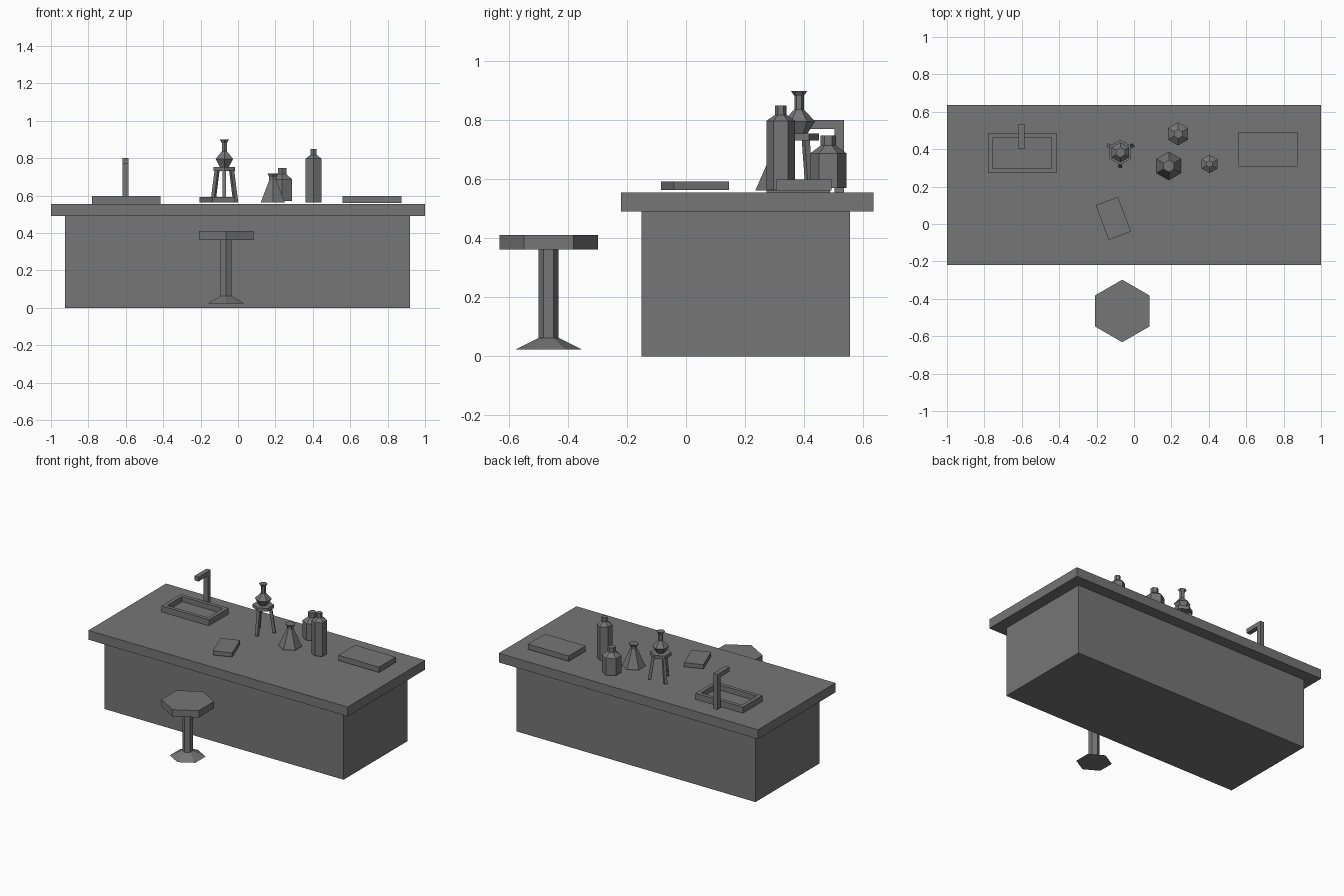
import bpy, bmesh, math
from mathutils import Matrix, Vector

if "Cube" in bpy.data.objects:
    bpy.data.objects.remove(bpy.data.objects["Cube"], do_unlink=True)

grey = bpy.data.materials.new("mid_grey")
grey.use_nodes = True
grey.diffuse_color = (0.18, 0.18, 0.18, 1)
grey.node_tree.nodes["Principled BSDF"].inputs["Base Color"].default_value = grey.diffuse_color


def finish(name, bm):
    bmesh.ops.recalc_face_normals(bm, faces=bm.faces)
    mesh = bpy.data.meshes.new(name)
    bm.to_mesh(mesh)
    bm.free()
    mesh.materials.append(grey)
    obj = bpy.data.objects.new(name, mesh)
    bpy.context.scene.collection.objects.link(obj)
    return obj


def box(name, x, y, z, turn=0):
    """Box from (min, max) ranges, turned about its own vertical axis."""
    bm = bmesh.new()
    centre = Vector([sum(r) / 2 for r in (x, y, z)])
    size = [r[1] - r[0] for r in (x, y, z)]
    bmesh.ops.create_cube(bm, size=1, matrix=Matrix.Translation(centre)
                          @ Matrix.Rotation(math.radians(turn), 4, "Z")
                          @ Matrix.Diagonal((*size, 1)))
    return finish(name, bm)


def hex_turned(name, centre, profile):
    """Closed six-sided solid from (radius, height) steps, corners facing +y and -y."""
    bm = bmesh.new()
    rings = []
    for r, z in profile:
        angles = [math.pi / 2 + i * math.pi / 3 for i in range(6)]
        rings.append([bm.verts.new((centre[0] + r * math.cos(a),
                                    centre[1] + r * math.sin(a), z)) for a in angles])
    for low, high in zip(rings, rings[1:]):
        for i in range(6):
            j = (i + 1) % 6
            bm.faces.new((low[i], low[j], high[j], high[i]))
    bm.faces.new(rings[0])
    bm.faces.new(rings[-1])
    return finish(name, bm)


# Bench
box("bench_cabinet", (-0.925, 0.92), (-0.15, 0.555), (0, 0.49))
box("bench_top", (-1, 1), (-0.22, 0.635), (0.49, 0.555))

# Stool
stool = (-0.063, -0.465)
hex_turned("stool_seat", stool, [(0.167, 0.362), (0.167, 0.41)])
hex_turned("stool_post", stool, [(0.034, 0.06), (0.034, 0.362)])
hex_turned("stool_base", stool, [(0.113, 0.023), (0.034, 0.062)])

# Sink: top of a box inset and sunk to form the basin
sink = box("sink", (-0.78, -0.415), (0.272, 0.487), (0.553, 0.597))
bm = bmesh.new()
bm.from_mesh(sink.data)
top = max(bm.faces, key=lambda f: f.calc_center_median().z)
bmesh.ops.inset_region(bm, faces=[top], thickness=0.036)
basin = bmesh.ops.extrude_face_region(bm, geom=[top])
bmesh.ops.translate(bm, vec=(0, 0, -0.036),
                    verts=[v for v in basin["geom"] if isinstance(v, bmesh.types.BMVert)])
if top.is_valid:
    bmesh.ops.delete(bm, geom=[top], context="FACES_ONLY")
bmesh.ops.recalc_face_normals(bm, faces=bm.faces)
bm.to_mesh(sink.data)
bm.free()

# Tap: L-shaped outline swept sideways
bm = bmesh.new()
outline = [(0.503, 0.555), (0.535, 0.555), (0.535, 0.80), (0.40, 0.80), (0.40, 0.77), (0.503, 0.77)]
side = bm.faces.new([bm.verts.new((-0.617, y, z)) for y, z in outline])
swept = bmesh.ops.extrude_face_region(bm, geom=[side], use_keep_orig=True)
bmesh.ops.translate(bm, vec=(0.032, 0, 0),
                    verts=[v for v in swept["geom"] if isinstance(v, bmesh.types.BMVert)])
finish("tap", bm)

# Books
box("notebook", (-0.174, -0.047), (-0.069, 0.129), (0.563, 0.592), turn=20.5)
box("flat_case", (0.56, 0.873), (0.307, 0.493), (0.561, 0.598))

# Bottles and conical flask
hex_turned("tall_bottle", (0.404, 0.321),
           [(0.049, 0.563), (0.049, 0.797), (0.019, 0.818), (0.019, 0.85)])
hex_turned("short_bottle", (0.236, 0.482),
           [(0.062, 0.57), (0.062, 0.687), (0.026, 0.714), (0.026, 0.748)])
hex_turned("conical_flask", (0.186, 0.31),
           [(0.075, 0.562), (0.022, 0.683), (0.022, 0.70), (0.033, 0.717)])

# Tripod stand with round flask
stand = Vector((-0.073, 0.383, 0))
hex_turned("round_flask", stand,
           [(0.027, 0.752), (0.054, 0.796), (0.016, 0.836), (0.016, 0.882), (0.028, 0.899)])
hex_turned("stand_ring", stand, [(0.067, 0.731), (0.067, 0.754)])
for name, angle in (("front_leg", -90), ("left_leg", 30), ("right_leg", 150)):
    a = math.radians(angle)
    out = Vector((math.cos(a), math.sin(a), 0))
    foot = stand + out * 0.07 + Vector((0, 0, 0.563))
    head = stand + out * 0.045 + Vector((0, 0, 0.735))
    across = Vector((-out.y, out.x, 0))
    bm = bmesh.new()
    ends = []
    for p in (foot, head):
        ends.append([bm.verts.new(p + (out * u + across * v) * 0.01)
                     for u, v in ((-1, -1), (1, -1), (1, 1), (-1, 1))])
    for i in range(4):
        j = (i + 1) % 4
        bm.faces.new((ends[0][i], ends[0][j], ends[1][j], ends[1][i]))
    bm.faces.new(ends[0])
    bm.faces.new(ends[1])
    finish("stand_" + name, bm)
